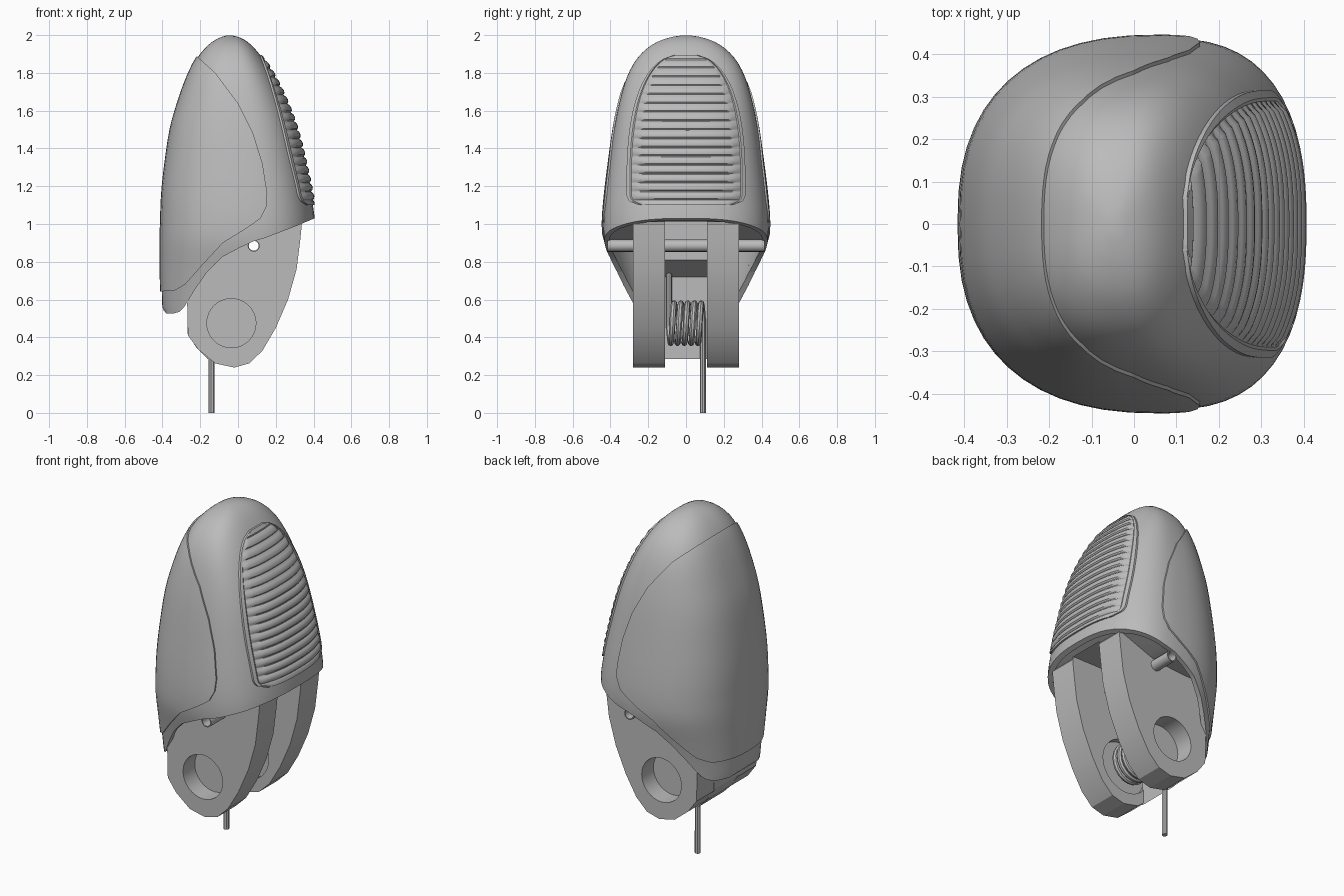
import bpy, bmesh, math
from mathutils import Vector

if "Cube" in bpy.data.objects:
    bpy.data.objects.remove(bpy.data.objects["Cube"], do_unlink=True)

grey = bpy.data.materials.new("mid grey")
grey.use_nodes = True
grey.diffuse_color = (0.5, 0.5, 0.5, 1)
grey.node_tree.nodes["Principled BSDF"].inputs["Base Color"].default_value = (0.5, 0.5, 0.5, 1)


def make(name, verts, faces):
    mesh = bpy.data.meshes.new(name)
    mesh.from_pydata(verts, [], faces)
    bm = bmesh.new()
    bm.from_mesh(mesh)
    bmesh.ops.recalc_face_normals(bm, faces=bm.faces)
    bm.to_mesh(mesh)
    bm.free()
    mesh.materials.append(grey)
    ob = bpy.data.objects.new(name, mesh)
    bpy.context.scene.collection.objects.link(ob)
    return ob


def activate(ob):
    bpy.ops.object.select_all(action='DESELECT')
    ob.select_set(True)
    bpy.context.view_layer.objects.active = ob


def smooth(ob, degrees=40):
    activate(ob)
    bpy.ops.object.shade_smooth_by_angle(angle=math.radians(degrees))


def cut(ob, cutter, operation='DIFFERENCE'):
    mod = ob.modifiers.new("cut", 'BOOLEAN')
    mod.operation, mod.solver, mod.object = operation, 'EXACT', cutter
    activate(ob)
    bpy.ops.object.modifier_apply(modifier=mod.name)
    bpy.data.objects.remove(cutter, do_unlink=True)


def prism(name, outline, y0, y1):
    """Extrude an x-z outline along y."""
    n = len(outline)
    verts = [(x, y, z) for y in (y0, y1) for x, z in outline]
    faces = [(i, (i + 1) % n, n + (i + 1) % n, n + i) for i in range(n)]
    return make(name, verts, faces + [tuple(range(n)), tuple(range(n, 2 * n))])


def disc(name, x, z, r, y0, y1, sides=32):
    ring = [(x + r * math.cos(math.tau * i / sides), z + r * math.sin(math.tau * i / sides))
            for i in range(sides)]
    return prism(name, ring, y0, y1)


# Body sections: height, back x, front x, half width
KEYS = [Vector(k) for k in (
    (.45, -.385, .40, .34), (.53, -.398, .405, .35), (.62, -.403, .41, .365),
    (.75, -.406, .41, .395), (.9, -.407, .41, .432), (1.02, -.404, .407, .437),
    (1.15, -.399, .388, .427), (1.3, -.384, .358, .409), (1.5, -.354, .308, .381),
    (1.65, -.312, .253, .351), (1.78, -.265, .19, .312), (1.88, -.215, .128, .256),
    (1.95, -.155, .068, .178), (1.985, -.10, .015, .095), (1.998, -.06, -.03, .025))]
POWER = 2.5


def spline(keys, steps=3):
    out = []
    for i in range(len(keys) - 1):
        a, b = keys[max(i - 1, 0)], keys[i]
        c, d = keys[i + 1], keys[min(i + 2, len(keys) - 1)]
        for s in range(steps):
            t = s / steps
            out.append(b + (c - a) * (t / 2) + (a * 2 - b * 5 + c * 4 - d) * (t * t / 2)
                       + (b * 3 - a - c * 3 + d) * (t ** 3 / 2))
    return out + [keys[-1]]


SECTIONS = spline(KEYS)


def centre(xl, xr):
    return (xl + xr) / 2 + .09 * (xr - xl)


def loft(name, grow=0.0, sides=56):
    verts, faces = [], []
    for z, xl, xr, w in SECTIONS:
        xc = centre(xl, xr)
        for i in range(sides):
            a = math.tau * i / sides
            c, s = math.cos(a), math.sin(a)
            reach = max(.002, (xr - xc if c > 0 else xc - xl) + grow)
            verts.append((xc + reach * math.copysign(abs(c) ** (2 / POWER), c),
                          max(.002, w + grow) * math.copysign(abs(s) ** (2 / POWER), s), z))
    for r in range(len(SECTIONS) - 1):
        for i in range(sides):
            j = (i + 1) % sides
            faces.append((r * sides + i, r * sides + j, (r + 1) * sides + j, (r + 1) * sides + i))
    last = (len(SECTIONS) - 1) * sides
    faces += [tuple(range(sides)), tuple(range(last, last + sides))]
    return make(name, verts, faces)


def front_x(y, z):
    """Front surface of the body at a given y and z."""
    for lo, hi in zip(SECTIONS, SECTIONS[1:]):
        if lo[0] <= z <= hi[0]:
            _, xl, xr, w = lo.lerp(hi, (z - lo[0]) / (hi[0] - lo[0]))
            break
    xc = centre(xl, xr)
    return xc + (xr - xc) * max(0, 1 - abs(y / w) ** POWER) ** (1 / POWER)


def cavity():
    """Space inside the shell, below a ceiling close to the rim at the front."""
    ob = loft("cavity_cutter", -.028)
    ceiling = [(.6, 1.11), (.405, 1.04), (.31, 1.0), (.14, .935), (.08, .915), (-.1, .9),
               (-.6, .88), (-.6, .2), (.6, .2)]
    cut(ob, prism("ceiling_cutter", ceiling, -1, 1), 'INTERSECT')
    return ob


# Outer shell, trimmed along its sloping lower rim, hollowed, with a slot between the arms
RIM = [(.6, 1.1), (.405, 1.03), (.31, .99), (.14, .925), (.08, .908), (.01, .875),
       (-.085, .825), (-.165, .745), (-.23, .65), (-.285, .56), (-.31, .535), (-.345, .525),
       (-.38, .527), (-.395, .545), (-.41, .59), (-.6, .6), (-.6, .2), (.6, .2)]
shell = loft("shell")
cut(shell, prism("rim_cutter", RIM, -1, 1))
cut(shell, cavity())
cut(shell, prism("slot_cutter", [(-.05, .8), (.34, .8), (.34, 1.02), (-.05, 1.02)], -.112, .112))
smooth(shell)

# Raised back panel bounded by the curved seam
SEAM = [(-.225, 1.895), (-.12, 1.8), (0, 1.64), (.08, 1.48), (.13, 1.32), (.155, 1.16),
        (.15, 1.09), (.12, 1.03), (.05, .98), (-.08, .9), (-.2, .77), (-.28, .68),
        (-.34, .645), (-.6, .64), (-.6, 1.895)]
panel = loft("back_panel", .009)
cut(panel, prism("seam_cutter", SEAM, -1, 1), 'INTERSECT')
cut(panel, loft("panel_core_cutter", -.028))
smooth(panel)

# Ribbed thumb grip wrapped on the front, with a raised rim and a buried skirt
Z0, Z1, RIBS = 1.1, 1.895, 16
RIM_D, SKIRT_D, GROOVE_D = .01, -.02, .004


def grip_half_width(z):
    if z < 1.16:
        return .25 + .065 * math.sqrt(max(0, 1 - ((1.16 - z) / .06) ** 2))
    return .315 * (1 - (max(0, z - 1.2) / .7) ** 2.5) ** .4


levels = [(Z0, SKIRT_D), (Z0, RIM_D), (Z0 + .018, RIM_D)]
pitch = (Z1 - Z0 - .05) / RIBS
for k in range(RIBS):
    base = Z0 + .025 + k * pitch
    levels += [(base + pitch * f, d)
               for f, d in ((.04, GROOVE_D), (.2, .012), (.5, .016), (.8, .012), (.96, GROOVE_D))]
levels += [(Z1 - .018, RIM_D), (Z1, RIM_D), (Z1, SKIRT_D)]
field = [(-.92 + 1.84 * i / 24, None) for i in range(25)]
field[0], field[-1] = (-.92, GROOVE_D), (.92, GROOVE_D)
columns = [(-1, SKIRT_D), (-1, RIM_D), (-.945, RIM_D)] + field
columns += [(.945, RIM_D), (1, RIM_D), (1, SKIRT_D)]
verts = []
for z, depth in levels:
    half = grip_half_width(z)
    for u, fixed in columns:
        d = depth if fixed is None or depth < 0 else fixed
        verts.append((front_x(u * half, z) + d, u * half, z))
n = len(columns)
grip = make("thumb_grip", verts, [(r * n + i, r * n + i + 1, (r + 1) * n + i + 1, (r + 1) * n + i)
                                  for r in range(len(levels) - 1) for i in range(n - 1)])
smooth(grip, 35)

# Pair of pivot arms with sockets on both faces and a pin hole
PIN = (.083, .885)
PIVOT = (-.035, .475)
ARM = [(.338, 1.0), (.33, .92), (.31, .76), (.265, .6), (.2, .45), (.13, .33), (.06, .262),
       (-.02, .24), (-.12, .262), (-.21, .335), (-.265, .41), (-.27, .62), (-.2, 1.1), (.28, 1.1)]
for side, label in ((1, "left"), (-1, "right")):
    arm = prism(label + "_arm", ARM, *sorted((side * .11, side * .28)))
    cut(arm, disc("socket_cutter", *PIVOT, .13, *sorted((side * .17, side * .4))))
    cut(arm, disc("spring_seat_cutter", *PIVOT, .16, *sorted((side * .05, side * .15))))
    cut(arm, disc("pin_cutter", *PIN, .027, -1, 1, 16))
    smooth(arm, 20)

# Web joining the arms behind the spring
prism("arm_web", [(-.268, .42), (-.22, .345), (-.16, .285), (-.16, .72), (0, .81),
                  (0, 1.1), (-.3, 1.1), (-.3, .8), (-.268, .72)], -.12, .12)

# Hollow cross pin
pin = disc("cross_pin", *PIN, .032, -.415, .415, 16)
cut(pin, disc("pin_bore", *PIN, .026, -1, 1, 16))
smooth(pin)

# Torsion spring with two straight legs
COIL, TURNS, STEPS = .105, 5, 20
path = [(PIVOT[0] - COIL, -.09, .77)]
for i in range(TURNS * STEPS + 1):
    a = math.pi + math.tau * i / STEPS
    path.append((PIVOT[0] + COIL * math.cos(a), -.09 + .18 * i / (TURNS * STEPS),
                 PIVOT[1] + COIL * math.sin(a)))
path.append((PIVOT[0] - COIL, .09, 0))
wire = bpy.data.curves.new("spring", 'CURVE')
wire.dimensions = '3D'
wire.bevel_depth = .016
wire.bevel_resolution = 2
wire.use_fill_caps = True
line = wire.splines.new('POLY')
line.points.add(len(path) - 1)
for point, co in zip(line.points, path):
    point.co = (*co, 1)
wire.materials.append(grey)
spring = bpy.data.objects.new("spring", wire)
bpy.context.scene.collection.objects.link(spring)
activate(spring)
bpy.ops.object.convert(target='MESH')
smooth(bpy.context.object)
